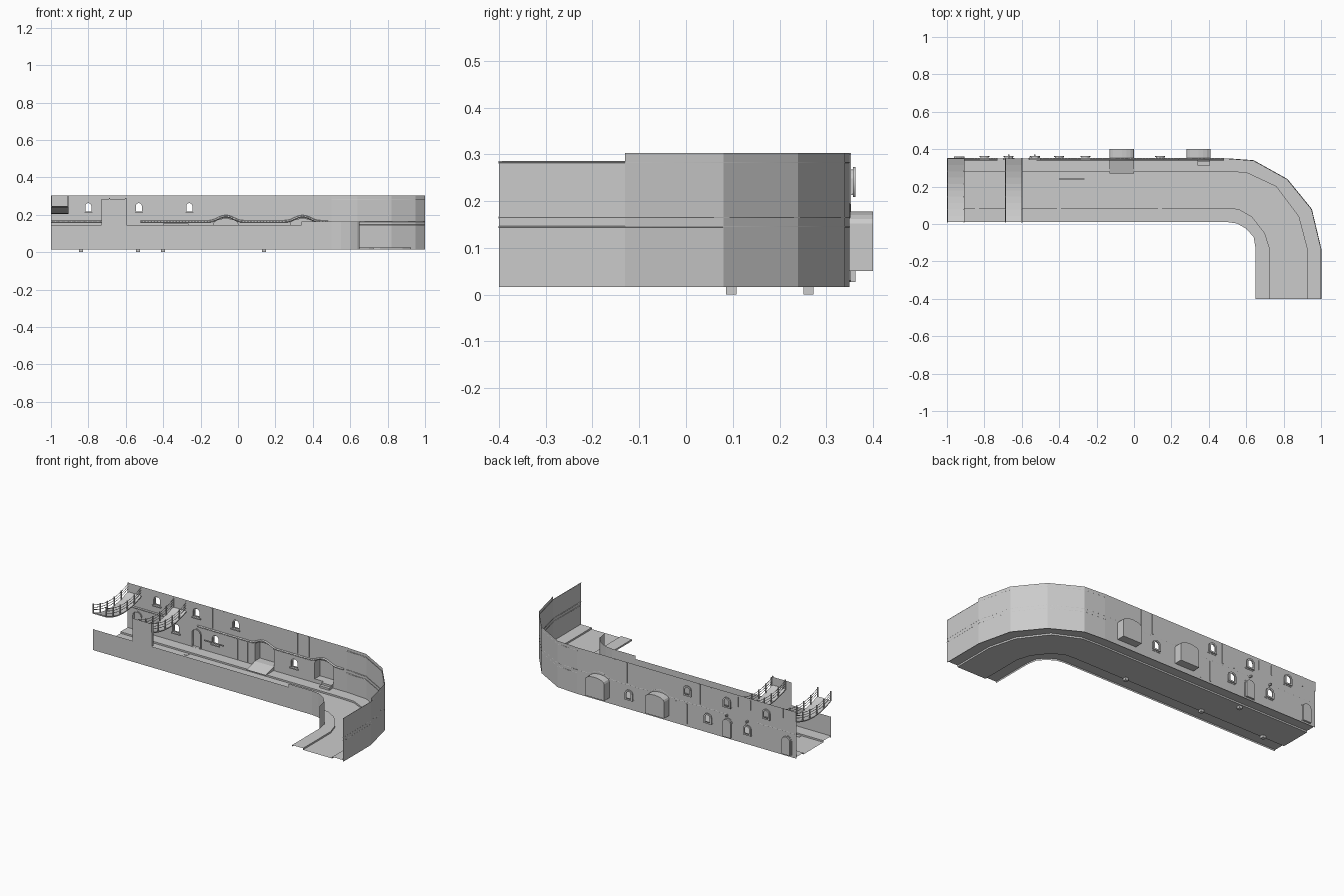
import bpy, math

if "Cube" in bpy.data.objects:
    bpy.data.objects.remove(bpy.data.objects["Cube"])

WALL_Y = 0.35


def mesh(name, verts, faces):
    me = bpy.data.meshes.new(name)
    me.from_pydata(verts, [], faces)
    ob = bpy.data.objects.new(name, me)
    bpy.context.collection.objects.link(ob)
    return ob


def box(name, x0, x1, y0, y1, z0, z1):
    v = [(x, y, z) for x in (x0, x1) for y in (y0, y1) for z in (z0, z1)]
    return mesh(name, v, [(0, 1, 3, 2), (4, 6, 7, 5), (0, 4, 5, 1),
                          (2, 3, 7, 6), (0, 2, 6, 4), (1, 5, 7, 3)])


def loft(name, rows):
    """Sheet through rows of points with equal counts."""
    n = len(rows[0])
    faces = [(r * n + i, r * n + i + 1, (r + 1) * n + i + 1, (r + 1) * n + i)
             for r in range(len(rows) - 1) for i in range(n - 1)]
    return mesh(name, [p for r in rows for p in r], faces)


def wall(name, path, levels):
    return loft(name, [[(x, y, z) for x, y in path] for z in levels])


def plate(name, outlines, y, half=0.0):
    """Upright filled plate from outlines in x,z; later outlines are holes."""
    cu = bpy.data.curves.new(name, 'CURVE')
    cu.dimensions, cu.fill_mode, cu.extrude = '2D', 'BOTH', half
    for o in outlines:
        s = cu.splines.new('POLY')
        s.points.add(len(o) - 1)
        for p, (x, z) in zip(s.points, o):
            p.co = (x, z, 0, 1)
        s.use_cyclic_u = True
    ob = bpy.data.objects.new(name, cu)
    bpy.context.collection.objects.link(ob)
    ob.location.y = y
    ob.rotation_euler.x = math.pi / 2
    bpy.ops.object.select_all(action='DESELECT')
    ob.select_set(True)
    bpy.context.view_layer.objects.active = ob
    bpy.ops.object.convert(target='MESH')
    return ob


def bar(name, pts, r):
    cu = bpy.data.curves.new(name, 'CURVE')
    cu.dimensions, cu.bevel_depth, cu.bevel_resolution = '3D', r, 0
    cu.use_fill_caps = True
    s = cu.splines.new('POLY')
    s.points.add(len(pts) - 1)
    for p, c in zip(s.points, pts):
        p.co = (*c, 1)
    ob = bpy.data.objects.new(name, cu)
    bpy.context.collection.objects.link(ob)
    return ob


def arch(cx, z0, z1, w, rise, n=6):
    pts = [(cx - w / 2, z0), (cx + w / 2, z0)]
    for i in range(n + 1):
        a = math.pi * i / n
        pts.append((cx + w / 2 * math.cos(a), z1 - rise + rise * math.sin(a)))
    return pts


def tunnel(name, outline, y0, y1, closed):
    n = len(outline)
    v = [(x, y, z) for y in (y0, y1) for x, z in outline]
    f = [(i, (i + 1) % n, n + (i + 1) % n, n + i) for i in range(n)]
    if closed:
        f.append(tuple(range(n, 2 * n)))
    return mesh(name, v, f)


# Street plan: wall lines and kerb lines round the bend
outer = [(.5, .35), (.64, .34), (.82, .24), (.95, .08), (1, -.13), (1, -.4)]
kerb_o = [(.48, .28), (.6, .275), (.76, .2), (.88, .04), (.925, -.13), (.925, -.4)]
kerb_i = [(.5, .085), (.56, .08), (.63, .04), (.7, -.05), (.725, -.13), (.725, -.4)]
inner = [(.5, .01), (.55, .003), (.6, -.025), (.64, -.07), (.65, -.13), (.65, -.4)]
starts = [(-1, .35), (-1, .28), (-1, .085), (-1, .01)]
lines = [[s] + l for s, l in zip(starts, (outer, kerb_o, kerb_i, inner))]

# Floor with a raised pavement on each side
rows = []
for l, zs in zip(lines, [(.026,), (.026, .016), (.016, .026), (.026,)]):
    rows += [[(x, y, z) for x, y in l] for z in zs]
loft("street_floor", rows)
wall("outer_floor_edge", lines[0], (.016, .026))
wall("inner_floor_edge", lines[3], (.016, .026))

# Curved outer wall, slightly lower on the last stretch
wall("bend_wall", outer[:5], (.02, .145, .165, .283, .303))
wall("end_wall", outer[4:], (.02, .145, .165, .283))
for z in (.145, .165, .283):
    bar("bend_moulding", [(x - .001, y - .001, z) for x, y in outer[:6]], .0022)

# Low front wall and the tall pier that carries a bridge
wall("front_wall", [(-1, .01), (.34, .01)], (.02, .145))
wall("front_bend_wall", [(.34, .01)] + inner[:5], (.02, .145, .165))
wall("bridge_pier", [(-.73, .01), (-.595, .01)], (.145, .285))
wall("bridge_pier_return", [(-.595, .01), (-.595, .025)], (.145, .285))

# Openings of the straight back wall
windows = [(x, .213) for x in (-.8, -.53, -.26)] + [(x, .08) for x in (-.67, -.4, .14)]
doors = [-.935, -.53]
alcoves = [-.065, .345]
holes = []
for x, z in windows:
    o = arch(x, z, z + .055, .044, .02)
    holes.append(o)
    tunnel("window_reveal", o, WALL_Y, .362, False)
    plate("window_frame", [arch(x, z - .004, z + .06, .054, .024),
                           arch(x, z + .005, z + .05, .032, .015)], .36, .003)
    box("window_sill", x - .03, x + .03, .343, .352, z - .007, z)
for x in doors:
    o = arch(x, .027, .138, .056, .024)
    holes.append(o)
    tunnel("door_recess", o, WALL_Y, .362, True)
    plate("door_surround", [arch(x, .0265, .145, .068, .03), o], .349, .003)
for x in alcoves:
    o = arch(x, .05, .178, .13, .026, 8)
    holes.append(o)
    tunnel("alcove", o, WALL_Y, .4, True)
plate("back_wall", [[(-1, .02), (.5, .02), (.5, .303), (-1, .303)]] + holes, WALL_Y)

# Ramp and steps up to the alcoves
x0, x1 = -.13, 0
mesh("alcove_ramp", [(x0, .27, .027), (x1, .27, .027), (x1, .35, .05), (x0, .35, .05),
                     (x0, .35, .026), (x1, .35, .026)],
     [(0, 1, 2, 3), (0, 3, 4), (1, 5, 2)])
for i in range(2):
    box("alcove_step", .34, .405, .312 + .019 * i, .35, .026, .038 + .012 * i)

# String course that rises over each alcove
for a, b in ((-1, -.73), (-.52, .48)):
    pts = []
    for i in range(61):
        x = a + (b - a) * i / 60
        lift = sum(math.cos(math.pi * (x - c) / .18) ** 2 for c in alcoves if abs(x - c) < .09)
        pts.append((x, .346, .165 + .028 * lift))
    bar("string_course", pts, .006)

# Thin upright strips on the wall
for x in (-.42, -.34, .16, .24):
    box("upper_strip", x - .004, x + .004, .346, .353, .175, .3)
for x in (-.25, -.18):
    box("lower_strip", x - .004, x + .004, .346, .353, .03, .155)

# Hanging sign bar, with its brackets
box("hanging_bar", -.4, -.265, .237, .243, .146, .153)
# Small wall brackets behind the wall
for x in (-.67, -.53):
    box("wall_bracket", x - .004, x + .004, .35, .372, .155, .165)

# Floor drains
for x, y in ((-.84, .097), (-.535, .262), (-.4, .097), (.14, .097)):
    box("drain", x - .011, x + .011, y - .011, y + .011, 0, .018)


# Sagging foot bridges with post and rail sides
def bridge(xa, xb, z_end, z_mid):
    def sag(y):
        return z_mid + (z_end - z_mid) * ((y - .18) / .17) ** 2
    ys = [.01 + .34 * i / 10 for i in range(11)]
    ring = ((xa, 0), (xb, 0), (xb, -.006), (xa, -.006), (xa, 0))
    loft("bridge_deck", [[(x, y, sag(y) + d) for x, d in ring] for y in ys])
    for x in (xa + .003, xb - .003):
        for h in (.02, .035, .05):
            bar("bridge_rail", [(x, y, sag(y) + h) for y in ys], .0018)
        for y in ys[::2]:
            box("bridge_post", x - .003, x + .003, y - .003, y + .003,
                sag(y) - .004, sag(y) + .056)


bridge(-1, -.905, .247, .211)
bridge(-.69, -.597, .235, .2)
